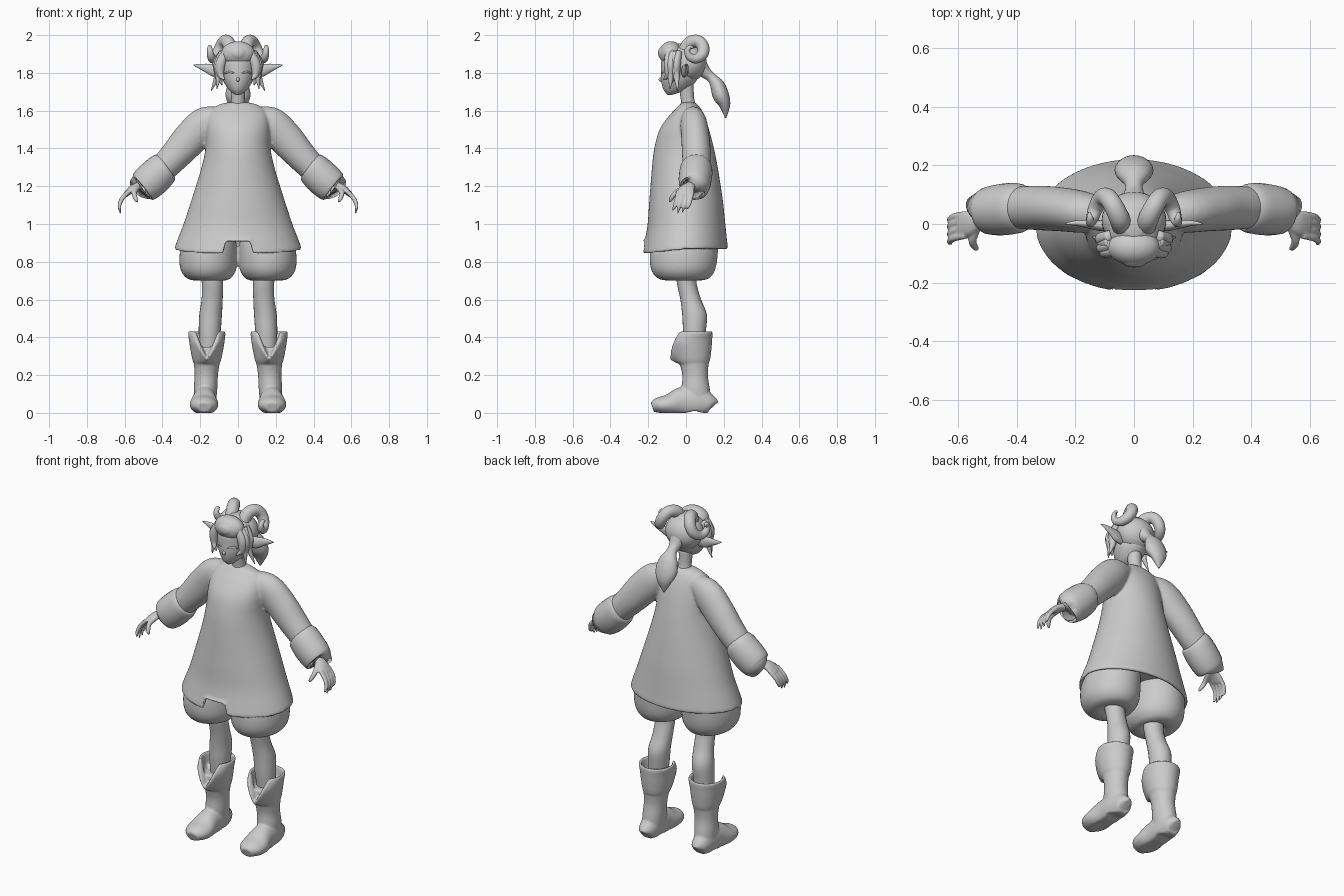
import bpy, bmesh, math
from mathutils import Vector, Matrix

X, Y = Vector((1, 0, 0)), Vector((0, 1, 0))


def spline(keys, steps):
    """Catmull-Rom through key tuples (x, y, z, ra, rb)."""
    k = [keys[0]] + list(keys) + [keys[-1]]
    out = []
    for i in range(1, len(k) - 2):
        for s in range(steps):
            t = s / steps
            out.append([0.5 * (2 * b + (c - a) * t + (2 * a - 5 * b + 4 * c - d) * t * t
                               + (3 * b - a - 3 * c + d) * t ** 3)
                        for a, b, c, d in zip(k[i - 1], k[i], k[i + 1], k[i + 2])])
    return out + [list(keys[-1])]


def loft(bm, keys, ref=None, n=24, steps=5, both=True, shape=None):
    """Skin ellipses along keys; ref None keeps the rings horizontal."""
    pts = spline(keys, steps)
    pos = [Vector(p[:3]) for p in pts]
    for side in ((1, -1) if both else (1,)):
        rings = []
        for i, p in enumerate(pts):
            a, b = X, Y
            if ref is not None:
                t = (pos[min(i + 1, len(pos) - 1)] - pos[max(i - 1, 0)]).normalized()
                a = ref.cross(t).normalized()
                b = t.cross(a)
            ring = []
            for j in range(n):
                w = 2 * math.pi * j / n
                v = pos[i] + a * max(p[3], .001) * math.cos(w) + b * max(p[4], .001) * math.sin(w)
                if shape:
                    v = shape(v)
                ring.append(bm.verts.new((v.x * side, v.y, v.z)))
            rings.append(ring)
        for r, s in zip(rings, rings[1:]):
            for j in range(n):
                bm.faces.new((r[j], r[(j + 1) % n], s[(j + 1) % n], s[j]))
        bm.faces.new(rings[0])
        bm.faces.new(rings[-1])


def ball(bm, c, r):
    bmesh.ops.create_uvsphere(bm, u_segments=32, v_segments=20, radius=1,
                              matrix=Matrix.Translation(c) @ Matrix.Diagonal((*r, 1)))


def finish(name, bm, voxel=0, smooth=4):
    bmesh.ops.recalc_face_normals(bm, faces=bm.faces)
    for f in bm.faces:
        f.smooth = True
    me = bpy.data.meshes.new(name)
    bm.to_mesh(me)
    bm.free()
    ob = bpy.data.objects.new(name, me)
    bpy.context.collection.objects.link(ob)
    if voxel:
        m = ob.modifiers.new("fuse", 'REMESH')
        m.mode, m.voxel_size, m.use_smooth_shade = 'VOXEL', voxel, True
        m = ob.modifiers.new("soften", 'SMOOTH')
        m.factor, m.iterations = 0.5, smooth
    return ob


def part(name, *lofts, voxel=0, **kw):
    bm = bmesh.new()
    for keys in lofts:
        loft(bm, keys, **kw)
    return finish(name, bm, voxel)


# Tunic: z, half width, front y, back y; lower front hem with a notch
def hem(v):
    v = v.copy()
    if v.z < 0.925:
        f = (0.925 - v.z) / 0.055
        v.z -= 0.022 * f * max(0, -v.y / 0.22)
        if v.y < -0.08 and abs(v.x) < 0.068:
            v.z = 0.905 + (v.z - 0.84) * 0.2
    return v


body = [(.93, .285, -.18, .18), (.90, .305, -.2, .195), (.872, .318, -.212, .2),
        (.87, .336, -.232, .22), (.93, .315, -.215, .215), (1.0, .288, -.203, .208),
        (1.1, .255, -.196, .198), (1.2, .223, -.188, .184), (1.3, .193, -.18, .168),
        (1.4, .172, -.168, .148), (1.5, .168, -.14, .122), (1.57, .16, -.092, .098),
        (1.615, .13, -.05, .075), (1.637, .085, -.028, .055), (1.645, .04, -.015, .045)]
bm = bmesh.new()
loft(bm, [(0, (f + b) / 2, z, w, (b - f) / 2) for z, w, f, b in body],
     n=128, both=False, shape=hem)
loft(bm, [(.09, .03, 1.575, .05, .05), (.17, .04, 1.535, .088, .07), (.25, .05, 1.455, .092, .075),
          (.33, .055, 1.365, .082, .076), (.42, .055, 1.27, .07, .07)], ref=Y)
finish("tunic", bm, 0.008)

# Sleeve cuffs
part("sleeve_cuffs", [(.37, .055, 1.315, .055, .06), (.39, .055, 1.3, .085, .083),
                      (.44, .05, 1.25, .094, .088), (.49, .045, 1.205, .09, .082),
                      (.508, .043, 1.19, .075, .07), (.495, .043, 1.2, .04, .04)], ref=Y)

# Hands: palm, fingers, thumb
hand = [[(.47, .04, 1.225, .028, .028), (.52, .025, 1.205, .022, .028),
         (.56, .005, 1.185, .02, .042), (.595, -.005, 1.155, .014, .045)],
        [(.53, .0, 1.195, .015, .015), (.55, -.055, 1.165, .014, .014),
         (.54, -.08, 1.13, .011, .011), (.53, -.085, 1.115, .004, .004)]]
for y, tip in ((-.04, 1.07), (-.015, 1.055), (.01, 1.06), (.033, 1.08)):
    hand.append([(.575, y, 1.175, .012, .012), (.613, y - .008, 1.135, .012, .012),
                 (.628, y - .02, 1.095, .01, .01), (.622, y - .03, tip, .004, .004)])
part("hands", *hand, voxel=0.005, ref=Y, n=14)

# Puffed shorts
part("shorts", [(.14, -.01, .72, .05, .05), (.148, -.012, .702, .075, .08),
                (.155, -.014, .712, .115, .135), (.157, -.015, .76, .148, .17),
                (.157, -.012, .84, .152, .18), (.15, -.005, .91, .14, .17),
                (.13, 0, .98, .1, .12)], voxel=0.009, n=40)

# Legs
part("legs", [(.14, 0, .74, .06, .055), (.135, .005, .68, .056, .052), (.137, .025, .6, .056, .055),
              (.145, .045, .52, .06, .065), (.15, .045, .43, .058, .06), (.155, .045, .34, .05, .05)])


# Boots: foot, shaft and flared collar with a front V
def sole(v):
    arch = 0.012 * max(0, 1 - abs(v.y - .045) / .045)
    return Vector((v.x, v.y, max(v.z, arch)))


def vee(v):
    d = abs(v.x - .165)
    if v.y < 0.02 and d < .06:
        k = .2 + .8 * d / .06
        return Vector((v.x, v.y, .26 + (v.z - .26) * k))
    return v


bm = bmesh.new()
loft(bm, [(.175, .145, .035, .03, .02), (.175, .13, .045, .05, .045), (.176, .06, .06, .085, .06),
          (.178, -.02, .06, .078, .064), (.18, -.09, .045, .055, .076),
          (.18, -.145, .04, .042, .066), (.18, -.178, .03, .028, .036)], ref=X, n=32, shape=sole)
loft(bm, [(.175, .06, .03, .055, .075), (.172, .052, .12, .062, .075), (.168, .048, .2, .062, .068),
          (.165, .042, .28, .07, .08), (.163, .042, .35, .074, .085)], n=32)
loft(bm, [(.165, .042, .25, .06, .07), (.165, .038, .275, .074, .088), (.165, .03, .33, .086, .104),
          (.165, .026, .38, .094, .112), (.165, .04, .425, .098, .1),
          (.165, .04, .428, .085, .088), (.165, .042, .37, .07, .076)], n=64, shape=vee)
finish("boots", bm, 0.0065, 3)

# Neck and head
part("neck", [(0, .02, 1.6, .042, .042), (0, .008, 1.66, .036, .036), (0, 0, 1.74, .04, .04)], both=False)
part("head", [(0, -.085, 1.683, .008, .01), (0, -.075, 1.692, .026, .03), (0, -.055, 1.715, .052, .066),
              (0, -.038, 1.76, .079, .094), (0, -.03, 1.81, .09, .103), (0, -.022, 1.87, .095, .106),
              (0, -.01, 1.92, .077, .085), (0, 0, 1.955, .03, .04)], n=40, both=False)
bm = bmesh.new()
ball(bm, (0, -.132, 1.765), (.009, .013, .012))
finish("nose", bm)
part("eyelashes", [(.02, -.13, 1.798, .003, .003), (.045, -.118, 1.805, .006, .006),
                   (.072, -.093, 1.797, .003, .003)], ref=Y, n=8)

# Hair: cap and front puff
bm = bmesh.new()
ball(bm, (0, .012, 1.852), (.11, .098, .098))
finish("hair_cap", bm)
bm = bmesh.new()
ball(bm, (0, -.08, 1.902), (.09, .062, .066))
ball(bm, (0, -.132, 1.905), (.04, .016, .03))
finish("hair_puff", bm, 0.006)

# Side locks framing the face, each ending in a point
locks = [[(x0, y0, 1.91, .02, .02), (x1, y1, 1.85, .026, .022),
          (x1, y1, 1.79, .018, .018), (x2, y2, z2, .002, .002)]
         for x0, y0, x1, y1, x2, y2, z2 in (
             (.06, -.09, .092, -.095, .07, -.12, 1.765), (.07, -.07, .102, -.08, .112, -.085, 1.715),
             (.08, -.04, .108, -.05, .142, -.045, 1.705), (.08, -.06, .1, -.065, .085, -.085, 1.735))]
part("face_locks", *locks, ref=Y, n=12)

# Ponytail with its band
part("ponytail", [(0, .06, 1.85, .05, .06), (0, .1, 1.805, .033, .036), (0, .135, 1.775, .026, .03),
                  (0, .165, 1.735, .038, .055), (0, .185, 1.68, .043, .066),
                  (0, .205, 1.63, .03, .048), (0, .21, 1.56, .003, .004)], ref=X, both=False)

# Pointed ears
part("ears", [(.08, -.01, 1.805, .03, .016), (.12, -.005, 1.812, .034, .018), (.16, .0, 1.824, .025, .014),
              (.2, .003, 1.834, .014, .009), (.236, .0, 1.842, .002, .002)], ref=Y, n=16)

# Curled horns
part("horns", [(.04, -.01, 1.915, .034, .034), (.05, .02, 1.958, .035, .035), (.07, .062, 1.968, .033, .033),
               (.09, .09, 1.94, .032, .032), (.11, .088, 1.9, .03, .03), (.13, .055, 1.876, .026, .026),
               (.142, .02, 1.885, .021, .021), (.148, .006, 1.915, .016, .016),
               (.15, .022, 1.937, .011, .011), (.152, .04, 1.932, .004, .004)], ref=X, n=20)
